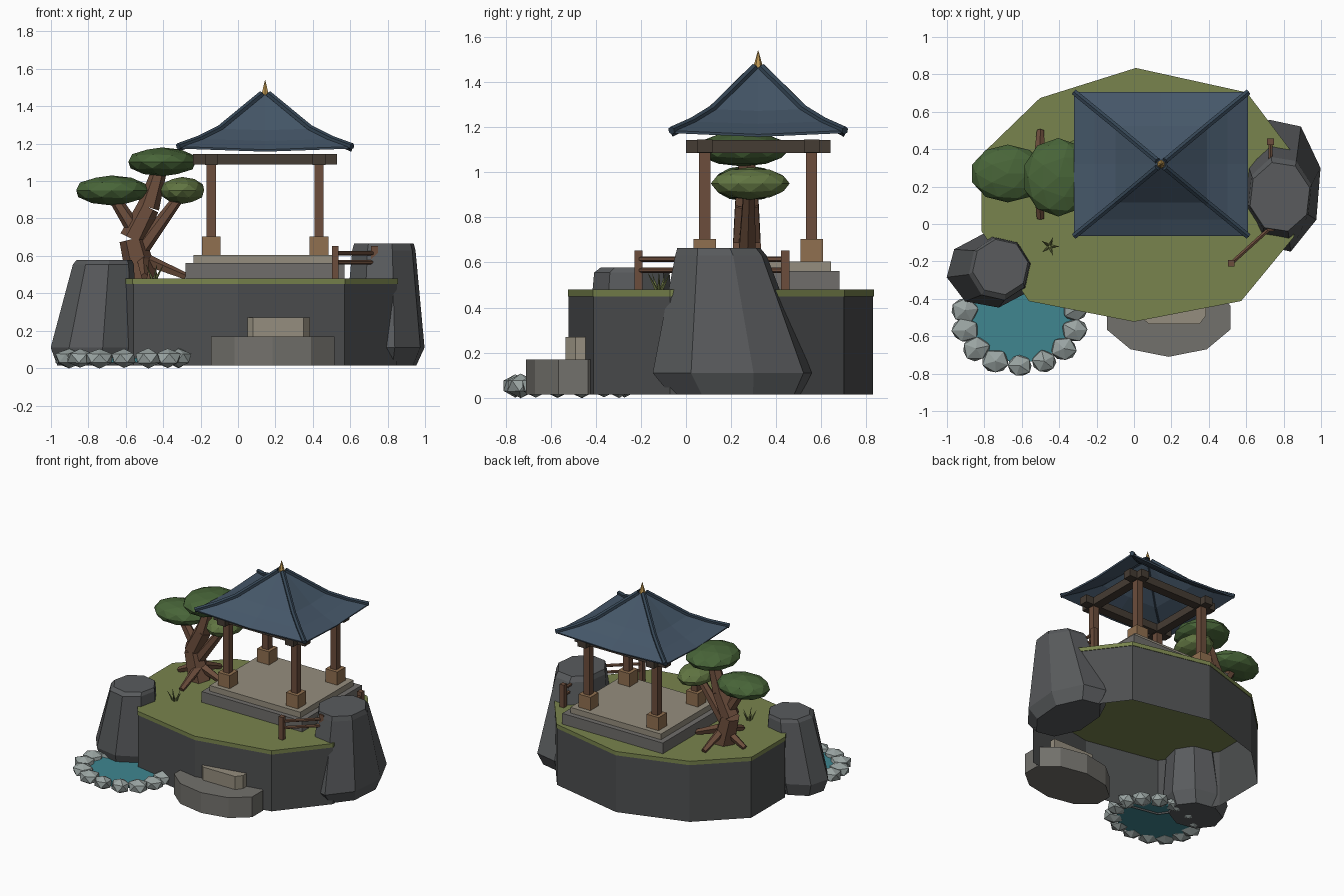
import bpy, bmesh, random
from math import cos, sin, pi, radians
from mathutils import Vector, Matrix

if "Cube" in bpy.data.objects:
    bpy.data.objects.remove(bpy.data.objects["Cube"])
random.seed(4)

def mat(name, *c):
    m = bpy.data.materials.new(name)
    m.diffuse_color = (*c, 1)
    m.use_nodes = True
    m.node_tree.nodes["Principled BSDF"].inputs["Base Color"].default_value = m.diffuse_color
    return m

ROCK = mat("rock", .10, .105, .11)
WALL = mat("cliff", .075, .078, .08)
GRASS = mat("grass", .19, .23, .075)
BLUE = mat("roof_blue", .06, .095, .14)
RIDGE = mat("ridge_blue", .035, .06, .09)
WOOD = mat("wood", .15, .075, .045)
DARK = mat("dark_wood", .06, .045, .033)
TAN = mat("tan_wood", .28, .16, .08)
SLAB = mat("slab", .30, .27, .21)
BASE = mat("base_stone", .16, .155, .145)
STEP = mat("step_stone", .17, .165, .15)
PALE = mat("pale_stone", .32, .37, .36)
WATER = mat("water", .05, .24, .28)
LEAF = mat("leaf", .065, .13, .04)
LEAF2 = mat("light_leaf", .12, .18, .055)
GOLD = mat("gold", .5, .3, .08)

def finish(name, bm, m):
    bmesh.ops.recalc_face_normals(bm, faces=bm.faces)
    me = bpy.data.meshes.new(name)
    bm.to_mesh(me)
    bm.free()
    me.materials.append(m)
    ob = bpy.data.objects.new(name, me)
    bpy.context.collection.objects.link(ob)
    return ob

def loft(name, rings, m, caps=True):
    bm = bmesh.new()
    vs = [[bm.verts.new(p) for p in r] for r in rings]
    n = len(vs[0])
    for a, b in zip(vs, vs[1:]):
        for i in range(n):
            j = (i + 1) % n
            bm.faces.new((a[i], a[j], b[j], b[i]))
    if caps:
        bm.faces.new(vs[0])
        bm.faces.new(vs[-1])
    return finish(name, bm, m)

def prism(name, pts, z0, z1, m, caps=True):
    return loft(name, [[(x, y, z) for x, y in pts] for z in (z0, z1)], m, caps)

def ngon(cx, cy, rx, ry, n, start=-90):
    return [(cx + rx * cos(radians(start) + 2 * pi * i / n),
             cy + ry * sin(radians(start) + 2 * pi * i / n)) for i in range(n)]

def box(name, c, half, m):
    bm = bmesh.new()
    bmesh.ops.create_cube(bm, size=2, matrix=Matrix.Translation(c) @ Matrix.Diagonal((*half, 1)))
    return finish(name, bm, m)

def rod(name, p, q, r1, r2, m, n=6):
    p, q = Vector(p), Vector(q)
    d = q - p
    M = Matrix.Translation((p + q) / 2) @ d.to_track_quat('Z', 'Y').to_matrix().to_4x4()
    bm = bmesh.new()
    bmesh.ops.create_cone(bm, cap_ends=True, segments=n, radius1=r1, radius2=r2,
                          depth=d.length, matrix=M)
    return finish(name, bm, m)

def blob(name, c, s, m, sub, jitter=0, spin=0):
    bm = bmesh.new()
    bmesh.ops.create_icosphere(bm, subdivisions=sub, radius=1)
    for v in bm.verts:
        v.co *= 1 + random.uniform(-jitter, jitter)
    M = Matrix.Translation(c) @ Matrix.Diagonal((*s, 1)) @ Matrix.Rotation(spin, 4, 'Z')
    bmesh.ops.transform(bm, matrix=M, verts=bm.verts)
    return finish(name, bm, m)

# Island: open cliff wall with a grass cap
isle = [(0, -.52), (.57, -.41), (.85, -.07), (.85, .37), (.6, .7),
        (.01, .83), (-.5, .67), (-.81, .37), (-.81, -.04), (-.56, -.41)]
prism("cliff_wall", isle, .015, .45, WALL, caps=False)
prism("grass_top", [(x * 1.005, y * 1.005) for x, y in isle], .45, .48, GRASS)

# Big boulders: rings of (cx, cy, rx, ry, z)
def boulder(name, rings, start):
    loft(name, [[(x, y, z) for x, y in ngon(cx, cy, rx, ry, 8, start)]
                for cx, cy, rx, ry, z in rings], ROCK)

boulder("left_boulder", [(-.77, -.25, .20, .17, .015), (-.765, -.25, .24, .20, .11),
                         (-.72, -.24, .165, .17, .555), (-.715, -.23, .15, .15, .578)], 10)
boulder("right_boulder", [(.78, .22, .18, .30, .015), (.78, .205, .225, .365, .11),
                          (.78, .155, .175, .21, .63), (.78, .145, .165, .19, .665)], 15)

# Stone steps
prism("lower_step", ngon(.185, -.50, .347, .21, 10), .015, .17, STEP)
prism("upper_step", [(.04, -.5), (.08, -.535), (.35, -.535), (.385, -.49), (.385, -.4), (.04, -.4)],
      .17, .27, SLAB)

# Pond
prism("pond_water", ngon(-.605, -.515, .28, .23, 14), .03, .055, WATER)
for i in range(14):
    a = 2 * pi * i / 14 - pi / 2
    k = random.uniform(.92, 1.08)
    blob("pond_stone", (-.61 + .3 * cos(a), -.515 + .242 * sin(a), .053),
         (.075 * k, .068 * k, .053), PALE, 1, .06, random.uniform(0, 6))

# Pavilion platform, posts and beams
CX, CY = .145, .32
box("platform_base", (CX, CY, .52), (.425, .36, .042), BASE)
box("platform_slab", (CX, CY, .583), (.383, .322, .022), SLAB)
for sx in (-1, 1):
    for sy in (-1, 1):
        x, y = CX + sx * .288, CY + sy * .237
        box("post_footing", (x, y, .655), (.05, .05, .05), TAN)
        box("post", (x, y, .90), (.025, .025, .20), WOOD)
    box("side_beam", (CX + sx * .288, CY, 1.115), (.034, .32, .029), DARK)
    box("cross_beam", (CX, CY + sx * .237, 1.117), (.385, .034, .029), DARK)

# Roof: thin curved shell, hip ridges and finial
prof = [(.465, .385, 1.168, 1.185), (.355, .295, 1.215, 1.225),
        (.245, .205, 1.272, 1.28), (.02, .017, 1.465, 1.465)]
rings = []
for hx, hy, zm, zc in prof:
    rings.append([(CX + hx * u, CY + hy * v, zc if u and v else zm) for u, v in
                  ((-1, -1), (0, -1), (1, -1), (1, 0), (1, 1), (0, 1), (-1, 1), (-1, 0))])
roof = loft("roof", rings, BLUE, caps=False)
bm = bmesh.new()
bm.from_mesh(roof.data)
bmesh.ops.holes_fill(bm, edges=[e for e in bm.edges if e.is_boundary and e.verts[0].co.z > 1.4])
bmesh.ops.recalc_face_normals(bm, faces=bm.faces)
if sum(f.normal.z for f in bm.faces) < 0:
    bmesh.ops.reverse_faces(bm, faces=bm.faces)
bm.to_mesh(roof.data)
bm.free()
sol = roof.modifiers.new("thickness", 'SOLIDIFY')
sol.thickness = .012
for c in (0, 2, 4, 6):
    for a, b in zip(rings, rings[1:]):
        rod("hip_ridge", a[c], b[c], .018, .018, RIDGE)
rod("roof_finial", (CX, CY, 1.45), (CX, CY, 1.54), .026, .001, GOLD)

# Tree trunk, branches and roots
T = .27
path = [((-.51, T, .47), .085), ((-.565, T, .69), .07), ((-.48, T, .86), .06), ((-.42, T, 1.06), .04)]
for (p, r), (q, s) in zip(path, path[1:]):
    rod("trunk", p, q, r, s, WOOD)
rod("left_branch", (-.54, T, .72), (-.67, T, .92), .045, .03, WOOD)
rod("right_branch", (-.53, T, .62), (-.31, T + .01, .92), .045, .028, WOOD)
for x, y in ((-.28, T), (-.5, .5), (-.5, .03), (-.7, T + .02)):
    rod("root", (-.51 + (x + .51) * .1, T + (y - T) * .1, .575), (x, y, .49), .035, .02, WOOD, 5)

# Foliage pads
blob("left_foliage", (-.675, .27, .95), (.2, .155, .08), LEAF, 2)
blob("top_foliage", (-.405, .25, 1.103), (.19, .21, .077), LEAF, 2)
blob("right_foliage", (-.297, .285, .95), (.122, .175, .072), LEAF2, 2)

# Grass tuft
for a in range(5):
    dx, dy = .05 * cos(a * 1.26), .05 * sin(a * 1.26)
    rod("grass_blade", (-.45 + dx * .2, -.12 + dy * .2, .475), (-.45 + dx, -.12 + dy, .55),
        .008, .001, GRASS, 4)

# Railing
rail = [(.52, -.21), (.73, -.02), (.73, .44)]
for x, y in rail:
    box("rail_post", (x, y, .565), (.018, .018, .088), WOOD)
for (a, b), (c, d) in zip(rail, rail[1:]):
    for z in (.565, .615):
        rod("rail", (a, b, z), (c, d, z), .012, .012, WOOD)
